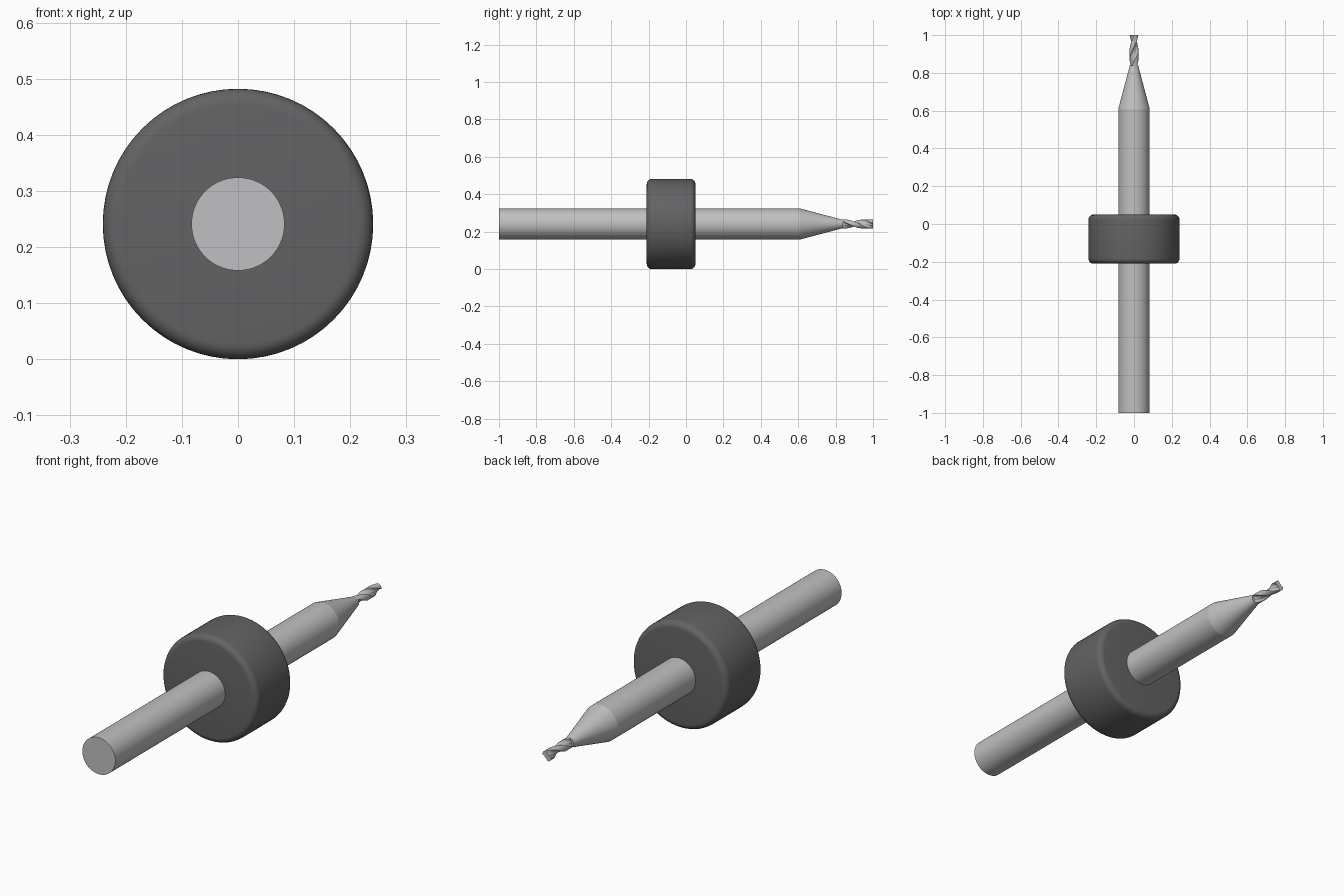
import bpy, bmesh, math

cube = bpy.data.objects.get("Cube")
if cube:
    bpy.data.objects.remove(cube, do_unlink=True)

AXIS_Z = 0.241


def material(name, rgb):
    mat = bpy.data.materials.new(name)
    mat.use_nodes = True
    mat.diffuse_color = (*rgb, 1)
    mat.node_tree.nodes["Principled BSDF"].inputs["Base Color"].default_value = (*rgb, 1)
    return mat


steel = material("light steel grey", (0.53, 0.53, 0.54))
plastic = material("dark grey", (0.125, 0.125, 0.13))


def round_section(angle):
    return 1.0


def fluted_section(angle):
    # Two full-radius lands with a scooped gullet between them
    across = abs(math.sin(angle))
    t = min(max((across - 0.55) / 0.3, 0), 1)
    return 1 - 0.5 * t * t * (3 - 2 * t)


def loft(name, profile, mat, segments, smooth_angle, section=round_section):
    """Join rings along y; each profile entry is (y, radius, twist)."""
    bm = bmesh.new()
    rings = []
    for y, radius, twist in profile:
        ring = []
        for i in range(segments):
            a = math.tau * i / segments
            r = radius * section(a)
            ring.append(bm.verts.new((r * math.sin(a + twist), y, r * math.cos(a + twist))))
        rings.append(ring)
    for low, high in zip(rings, rings[1:]):
        for i in range(segments):
            j = (i + 1) % segments
            bm.faces.new((low[i], low[j], high[j], high[i]))
    bm.faces.new(rings[0])
    bm.faces.new(rings[-1])
    bmesh.ops.recalc_face_normals(bm, faces=bm.faces)
    mesh = bpy.data.meshes.new(name)
    bm.to_mesh(mesh)
    bm.free()
    mesh.materials.append(mat)
    obj = bpy.data.objects.new(name, mesh)
    obj.location.z = AXIS_Z
    bpy.context.collection.objects.link(obj)
    bpy.ops.object.select_all(action="DESELECT")
    obj.select_set(True)
    bpy.context.view_layer.objects.active = obj
    bpy.ops.object.shade_smooth_by_angle(angle=math.radians(smooth_angle))
    return obj


# Shank with tapered neck
loft("shank", [(-1, 0.083, 0), (0.61, 0.083, 0), (0.84, 0.022, 0)], steel, 64, 10)

# Depth collar with rounded rims
front, back, radius, fillet, steps = -0.21, 0.05, AXIS_Z, 0.027, 6
arc = [math.pi / 2 * i / steps for i in range(steps + 1)]
rim = [(fillet * (1 - math.sin(a)), radius - fillet * (1 - math.cos(a))) for a in reversed(arc)]
collar = [(front + d, r, 0) for d, r in rim] + [(back - d, r, 0) for d, r in reversed(rim)]
loft("depth_collar", collar, plastic, 64, 30)

# Twisted two-flute cutting tip
rows, start, end = 32, 0.83, 1.0
flutes = [(start + (end - start) * i / rows, 0.0235, 1.25 * math.pi * i / rows)
          for i in range(rows + 1)]
loft("cutting_tip", flutes, steel, 48, 35, fluted_section)
